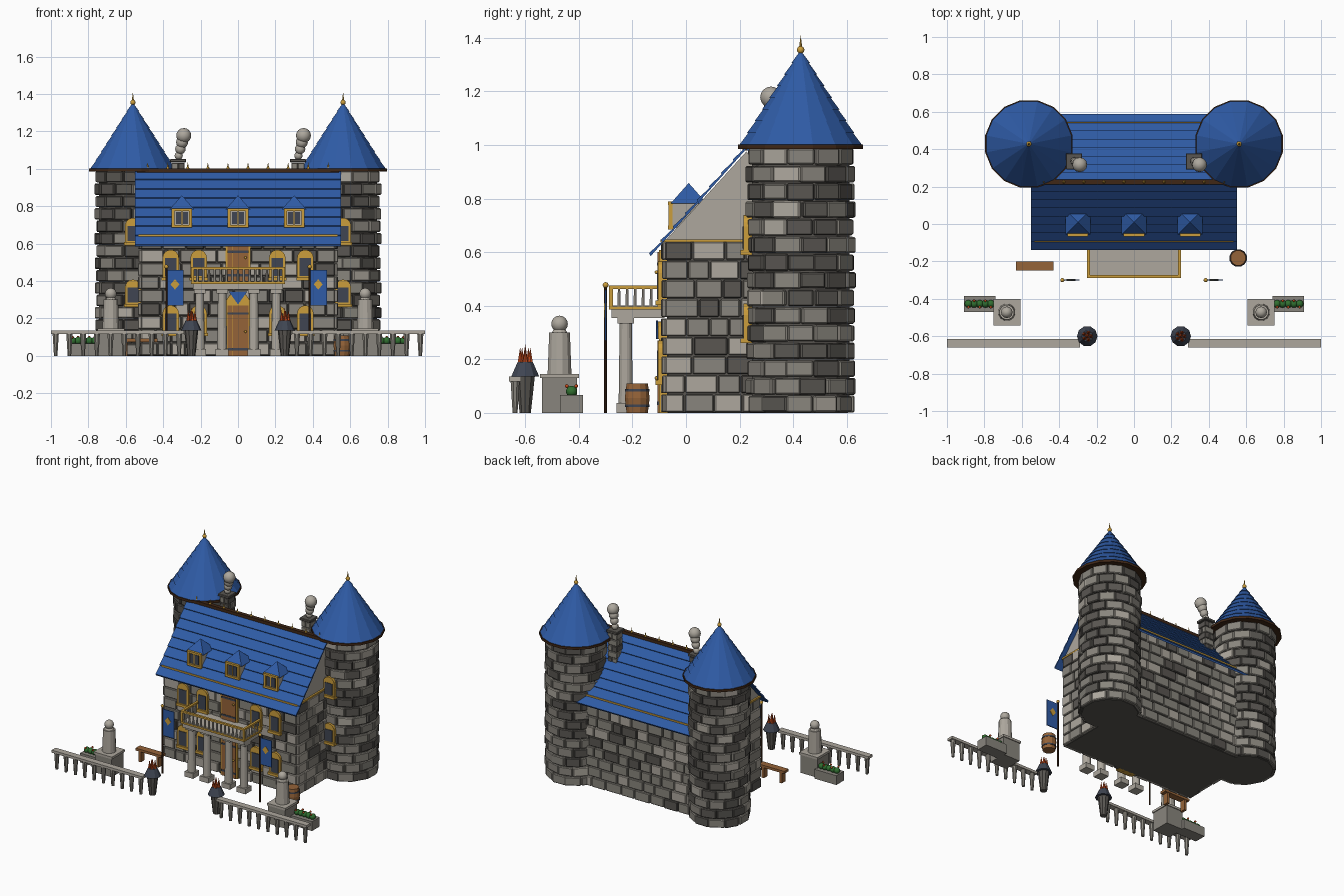
import bpy, bmesh, random
from math import pi, sin, cos, tan
from mathutils import Matrix, Vector

random.seed(7)
if "Cube" in bpy.data.objects:
    bpy.data.objects.remove(bpy.data.objects["Cube"])


def material(name, *rgb):
    m = bpy.data.materials.new(name)
    m.use_nodes = True
    m.diffuse_color = (*rgb, 1)
    bsdf = m.node_tree.nodes["Principled BSDF"]
    bsdf.inputs["Base Color"].default_value = (*rgb, 1)
    bsdf.inputs["Roughness"].default_value = 0.8
    return m


BLUE = material("roof blue", .028, .105, .38)
GOLD = material("gold trim", .6, .34, .045)
WOOD = material("wood", .3, .125, .04)
DARKWOOD = material("dark wood", .05, .02, .008)
PALE = material("pale stone", .42, .39, .34)
MID = material("mid stone", .25, .235, .205)
DARK = material("dark stone", .1, .093, .083)
SLATE = material("slate iron", .05, .06, .085)
FLAME = material("flame", .55, .07, .012)
GREEN = material("leaf green", .03, .16, .03)


class Part:
    """Collects primitives into one object; each primitive takes a material."""

    def __init__(self, name):
        self.name, self.bm, self.mats = name, bmesh.new(), []

    def paint(self, verts, mat, smooth=False):
        if mat not in self.mats:
            self.mats.append(mat)
        for f in {f for v in verts for f in v.link_faces}:
            f.material_index, f.smooth = self.mats.index(mat), smooth

    def block(self, pos, size, mat, angle=0):
        m = Matrix.Translation(pos) @ Matrix.Rotation(angle, 4, 'Z') @ Matrix.Diagonal((*size, 1))
        self.paint(bmesh.ops.create_cube(self.bm, size=1, matrix=m)["verts"], mat)

    def box(self, x0, x1, y0, y1, z0, z1, mat):
        self.block(((x0 + x1) / 2, (y0 + y1) / 2, (z0 + z1) / 2), (x1 - x0, y1 - y0, z1 - z0), mat)

    def cone(self, x, y, z0, z1, r0, r1, mat, n=12):
        m = Matrix.Translation((x, y, (z0 + z1) / 2)) @ Matrix.Rotation(pi / n, 4, 'Z')
        self.paint(bmesh.ops.create_cone(self.bm, cap_ends=True, segments=n, radius1=r0, radius2=r1,
                                         depth=z1 - z0, matrix=m)["verts"], mat)

    def ball(self, x, y, z, r, mat):
        self.paint(bmesh.ops.create_uvsphere(self.bm, u_segments=12, v_segments=8, radius=r,
                                             matrix=Matrix.Translation((x, y, z)))["verts"], mat, True)

    def prism(self, pts, a, b, axis, mat):
        place = (lambda u, v, w: (w, u, v)) if axis == 'x' else (lambda u, v, w: (u, w, v))
        ends = [[self.bm.verts.new(place(u, v, w)) for u, v in pts] for w in (a, b)]
        for e in ends:
            self.bm.faces.new(e)
        for i in range(len(pts)):
            j = i - 1
            self.bm.faces.new((ends[0][j], ends[0][i], ends[1][i], ends[1][j]))
        self.paint(ends[0] + ends[1], mat)

    def done(self, bevel=0):
        bmesh.ops.recalc_face_normals(self.bm, faces=self.bm.faces)
        me = bpy.data.meshes.new(self.name)
        self.bm.to_mesh(me)
        self.bm.free()
        for m in self.mats:
            me.materials.append(m)
        ob = bpy.data.objects.new(self.name, me)
        bpy.context.scene.collection.objects.link(ob)
        if bevel:
            mod = ob.modifiers.new("worn edges", 'BEVEL')
            mod.width, mod.segments = bevel, 1


def stone(weights):
    return random.choices((PALE, MID, DARK), weights)[0]


def brick_run(p, start, angle, length, z0, h, weights, thick=.04):
    d, t = Vector((cos(angle), sin(angle), 0)), 0
    while t < length - .001:
        w = random.uniform(.07, .13)
        if length - t - w < .05:
            w = length - t
        pos = Vector((*start, z0 + h / 2)) + d * (t + w / 2)
        p.block(pos, (w - .005, thick + random.uniform(0, .012), h - .005), stone(weights), angle)
        t += w


# House walls and plaster gables
YC, RIDGE = .225, .985
p = Part("house_walls")
p.box(-.515, .515, -.07, .52, 0, .64, DARK)
H = .64 / 9
for r in range(9):
    for start, ang, ln in (((-.52, -.068), 0, 1.04), ((.51, -.08), pi / 2, .61),
                           ((.52, .518), pi, 1.04), ((-.51, .53), -pi / 2, .61)):
        brick_run(p, start, ang, ln, r * H, H, (30, 52, 18))
p.done(.004)
p = Part("gables")
p.prism([(-.08, .64), (.53, .64), (YC, RIDGE - .01)], -.52, .52, 'x', PALE)
p.done()
p = Part("wall_top_trim")
p.box(-.532, .532, -.095, .545, .637, .648, GOLD)
p.done()

# Main roof, rows of overlapping boards
p = Part("main_roof")
for side in (-1, 1):
    for i in range(8):
        y = lambda t: YC + side * .357 * t
        z = lambda t: RIDGE - .4 * t
        a, b = i / 8, (i + 1) / 8
        p.prism([(y(a), z(a)), (y(b), z(b)), (y(b) + side * .006, z(b) + .011), (y(a), z(a) + .008)],
                -.55, .55, 'x', BLUE)
p.done()
p = Part("roof_ridge")
p.box(-.54, .54, YC - .014, YC + .014, RIDGE - .005, RIDGE + .016, DARKWOOD)
for i in range(10):
    x = -.483 + i * .1073
    p.ball(x, YC, 1.003, .008, GOLD)
    p.cone(x, YC, 1.003, 1.035, .006, 0, GOLD, 6)
p.done()


def window(p, x, y, z, w=.088, h=.155):
    r = w / 2
    arch = [(x - r, z), (x + r, z)] + [(x + r * cos(i * pi / 8), z + h - r + r * sin(i * pi / 8)) for i in range(9)]
    p.prism(arch, y - .014, y + .03, 'y', GOLD)
    p.box(x - r * .68, x + r * .68, y - .018, y, z + .014, z + h - r, SLATE)
    p.box(x - r * 1.1, x + r * 1.1, y - .024, y + .02, z - .01, z + .008, GOLD)


# Windows
p = Part("house_windows")
for x in (-.36, -.21, .21, .36):
    for z in (.115, .412):
        window(p, x, -.09, z)
p.done()

# Doors
p = Part("doors")
for z0, z1 in ((0, .27), (.395, .6)):
    p.box(-.066, .066, -.1, -.06, z0, z1 + .008, GOLD)
    for i in range(4):
        p.box(-.056 + i * .028, -.029 + i * .028, -.106, -.08, z0, z1, WOOD)
    for z in (z0 + .03, z1 - .05):
        p.box(-.056, .056, -.109, -.1, z, z + .012, SLATE)
    p.ball(.04, -.11, z0 + .13, .007, GOLD)
p.prism([(.066 * cos(i * pi / 8), .275 + .066 * sin(i * pi / 8)) for i in range(9)], -.104, -.06, 'y', GOLD)
p.prism([(-.05, .345), (.05, .345), (0, .275)], -.112, -.105, 'y', BLUE)
p.done()

# Balcony with railing and columns
p = Part("balcony")
p.box(-.24, .24, -.278, -.08, .355, .4, PALE)
for z in (.385, .463):
    p.box(-.25, .25, -.288, -.272, z, z + .012, GOLD)
    for s in (-1, 1):
        p.block((s * .242, -.185, z + .006), (.016, .2, .012), GOLD)
for s in (-1, 1):
    for y in (-.28, -.1):
        p.block((s * .242, y, .435), (.014, .014, .08), GOLD)
    for i in range(5):
        p.cone(s * .242, -.25 + i * .03, .395, .465, .007, .005, PALE, 6)
for i in range(15):
    p.cone(-.217 + i * .031, -.28, .395, .465, .008, .006, PALE, 6)
p.done()
p = Part("porch_columns")
for x in (-.205, -.085, .085, .205):
    p.block((x, -.225, .018), (.068, .068, .036), PALE)
    p.cone(x, -.225, .036, .335, .027, .023, PALE, 16)
    p.block((x, -.225, .345), (.062, .062, .022), PALE)
p.done()

# Dormers
for x, nm in ((-.3, "right"), (0, "middle"), (.3, "left")):
    p = Part(nm + "_dormer")
    p.box(x - .05, x + .05, -.055, .06, .69, .785, PALE)
    for s in (-1, 1):
        p.block((x + s * .047, -.058, .737), (.016, .016, .1), GOLD)
        p.block((x, -.058, .737 + s * .045), (.11, .018, .014), GOLD)
    p.box(x - .032, x + .032, -.061, -.05, .705, .77, SLATE)
    p.block((x, -.062, .737), (.006, .006, .08), GOLD)
    p.cone(x, .01, .782, .858, .095, 0, BLUE, 4)
    p.done()

# Towers with stepped conical roofs
for s, nm in ((-1, "right"), (1, "left")):
    x, y, n = s * .562, .428, 12
    p = Part(nm + "_tower_wall")
    p.cone(x, y, 0, .995, .188, .188, DARK, n)
    h = .99 / 15
    for row in range(15):
        for k in range(n):
            a = 2 * pi * (k + row % 2 * .5 + random.uniform(-.06, .06)) / n
            R = .173 + random.uniform(-.004, .004)
            p.block((x + R * cos(a), y + R * sin(a), (row + .5) * h),
                    (.048, 2 * .193 * tan(pi / n) * random.uniform(.9, 1.02), h - random.uniform(.003, .009)),
                    stone((10, 45, 45)), a)
    p.done(.005)
    p = Part(nm + "_tower_windows")
    for z in (.27, .6):
        window(p, x, y - .2, z, .085, .138)
    p.done()
    p = Part(nm + "_tower_roof")
    p.cone(x, y, .985, 1.002, .238, .238, DARKWOOD, 16)
    for i in range(8):
        t = lambda j: 1 - j / 8
        p.cone(x, y, 1.002 + i * .0435, 1.002 + (i + 1) * .0435, .225 * t(i) + .007, .225 * t(i + 1) + .002, BLUE, 16)
    p.ball(x, y, 1.355, .014, GOLD)
    p.cone(x, y, 1.36, 1.41, .007, 0, GOLD, 8)
    p.done()

    # Chimney and smoke puffs
    cx, cy = s * .32, .335
    p = Part(nm + "_chimney")
    p.block((cx, cy, .92), (.06, .06, .22), DARK)
    for row in range(5):
        for k in (-1, 1):
            off = (0, k * .018) if row % 2 else (k * .018, 0)
            p.block((cx + off[0], cy + off[1], .84 + row * .043),
                    (.07 if row % 2 else .034, .034 if row % 2 else .07, .039), stone((10, 50, 40)))
    p.block((cx, cy, 1.044), (.086, .086, .018), DARK)
    p.done(.003)
    p = Part(nm + "_smoke")
    for i, r in enumerate((.022, .028, .032, .04)):
        p.ball(cx + .003 + i * .009, cy - i * .006, 1.07 + i * .036, r, PALE)
    p.done()

    # Banner on a pole
    bx = s * .383
    p = Part(nm + "_banner")
    p.cone(bx, -.3, 0, .47, .006, .006, DARKWOOD, 8)
    p.ball(bx, -.3, .477, .011, GOLD)
    p.box(bx, bx + .092, -.303, -.297, .27, .458, BLUE)
    p.prism([(bx + .046 + u * .024, .382 + v * .028) for u, v in ((1, 0), (0, 1), (-1, 0), (0, -1))],
            -.306, -.294, 'y', GOLD)
    p.done()

    # Statue on a pedestal
    px, py = s * .68, -.472
    p = Part(nm + "_statue")
    p.block((px, py, .065), (.132, .132, .13), MID)
    p.block((px, py, .138), (.144, .144, .016), PALE)
    p.cone(px, py, .146, .3, .046, .04, PALE)
    p.cone(px, py, .3, .315, .03, .02, PALE)
    p.ball(px, py, .332, .031, PALE)
    p.done()

    # Planter with bushes and flowers
    p = Part(nm + "_planter")
    p.block((s * .825, -.427, .033), (.17, .085, .066), MID)
    for i in range(5):
        p.ball(s * (.765 + i * .03), -.427, .08, .021, GREEN)
        p.ball(s * (.765 + i * .03), -.445 + i % 2 * .035, .1, .007, FLAME)
    p.done()

    # Balustrade
    p = Part(nm + "_balustrade")
    p.block((s * .645, -.638, .127), (.71, .044, .018), PALE)
    for i in range(10):
        p.cone(s * (.315 + i * .0733), -.638, 0, .12, .01, .018, MID, 8)
    p.done()

    # Torch
    p = Part(nm + "_torch")
    tx, ty = s * .25, -.6
    p.cone(tx, ty, 0, .14, .022, .038, DARK, 10)
    p.cone(tx, ty, .135, .19, .055, .03, SLATE, 10)
    for k in range(5):
        a = k * 2 * pi / 5
        p.cone(tx + .02 * cos(a), ty + .02 * sin(a), .17, .245, .014, 0, FLAME, 6)
    p.cone(tx, ty, .17, .255, .016, 0, FLAME, 6)
    p.done()

# Bench and barrel
p = Part("bench")
p.box(-.63, -.43, -.248, -.2, .075, .092, WOOD)
for x in (-.6, -.46):
    p.block((x, -.224, .038), (.018, .04, .076), WOOD)
p.done()
p = Part("barrel")
for z0, z1, r0, r1 in ((0, .055, .041, .048), (.055, .11, .048, .041)):
    p.cone(.557, -.182, z0, z1, r0, r1, WOOD)
for z in (.022, .08):
    p.cone(.557, -.182, z, z + .009, .0475, .0475, SLATE)
p.done()
